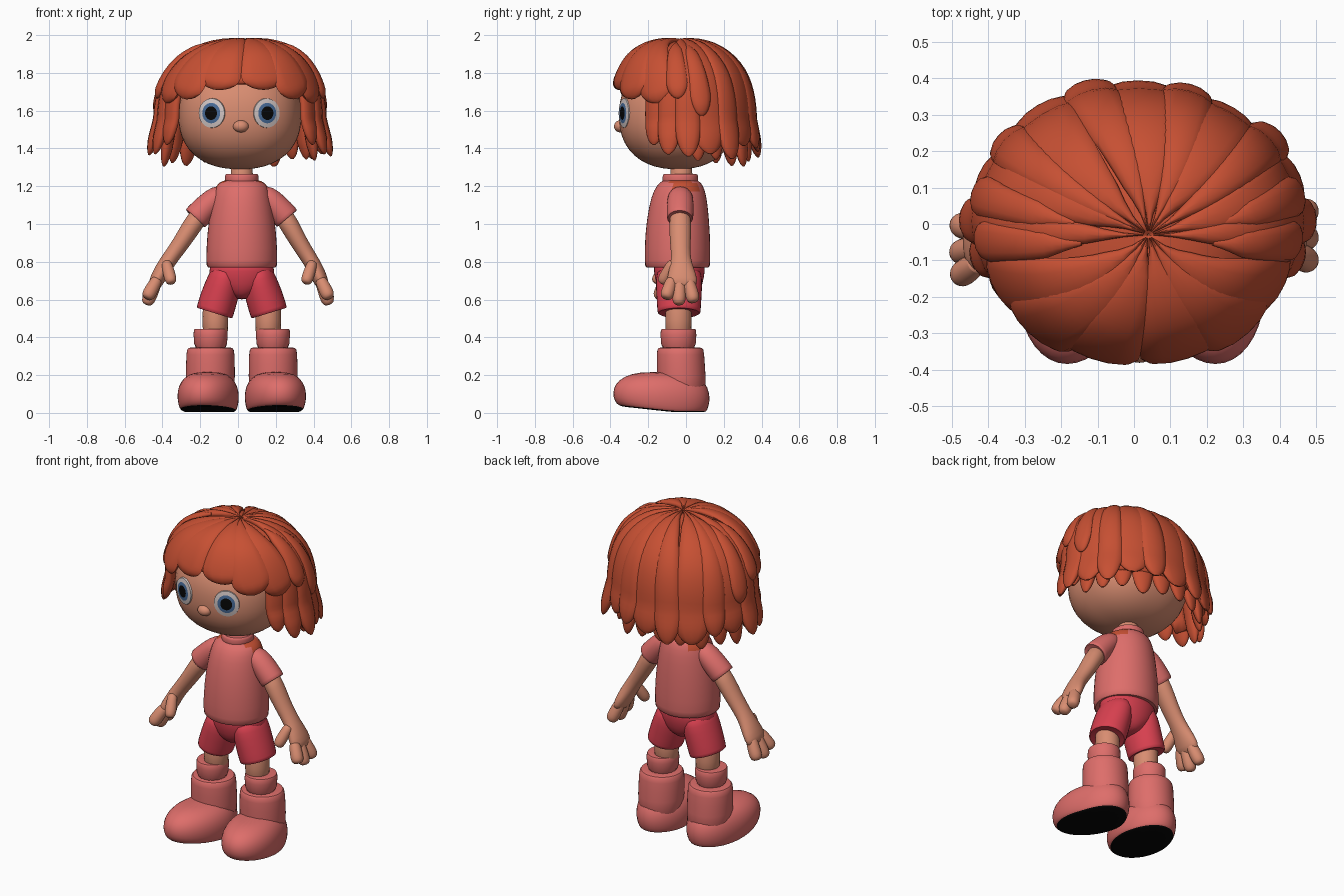
import bpy, bmesh, math, random
from mathutils import Vector

random.seed(4)
if "Cube" in bpy.data.objects:
    bpy.data.objects.remove(bpy.data.objects["Cube"], do_unlink=True)


def material(name, *rgb):
    m = bpy.data.materials.new(name)
    m.use_nodes = True
    m.diffuse_color = (*rgb, 1)
    bsdf = next(n for n in m.node_tree.nodes if n.type == "BSDF_PRINCIPLED")
    bsdf.inputs["Base Color"].default_value = (*rgb, 1)
    bsdf.inputs["Roughness"].default_value = 0.7
    return m


HAIR = material("hair orange", 0.57, 0.08, 0.033)
SKIN = material("skin", 0.69, 0.265, 0.165)
SHIRT = material("shirt pink", 0.73, 0.155, 0.145)
SHORTS = material("shorts red", 0.70, 0.052, 0.08)
BLACK = material("black", 0.002, 0.002, 0.002)
WHITE = material("eye white", 0.64, 0.56, 0.55)
BLUE = material("iris blue", 0.065, 0.15, 0.32)

X, Y, Z = Vector((1, 0, 0)), Vector((0, 1, 0)), Vector((0, 0, 1))
MID = 0.02  # the body stands a little off the centre line


def finish(bm, name, mats, subsurf=0):
    """Turn a bmesh into a smooth shaded object."""
    bmesh.ops.recalc_face_normals(bm, faces=bm.faces)
    mesh = bpy.data.meshes.new(name)
    bm.to_mesh(mesh)
    bm.free()
    ob = bpy.data.objects.new(name, mesh)
    bpy.context.collection.objects.link(ob)
    for m in mats:
        mesh.materials.append(m)
    if subsurf:
        ob.modifiers.new("round", "SUBSURF").levels = subsurf
        ob.modifiers["round"].render_levels = subsurf
    bpy.ops.object.select_all(action="DESELECT")
    bpy.context.view_layer.objects.active = ob
    ob.select_set(True)
    bpy.ops.object.shade_smooth_by_angle(angle=math.radians(60))
    return ob


def ring(center, u, v, ru, rv, n=20):
    turns = [math.tau * i / n for i in range(n)]
    return [center + u * (ru * math.cos(a)) + v * (rv * math.sin(a)) for a in turns]


def loft(name, rings, mats, rule=None, caps=True, subsurf=0):
    """Skin a row of rings; rule gives the material index of a face."""
    bm = bmesh.new()
    rows = [[bm.verts.new(p) for p in r] for r in rings]
    n = len(rows[0])
    for i, (a, b) in enumerate(zip(rows, rows[1:])):
        for j in range(n):
            k = (j + 1) % n
            f = bm.faces.new((a[j], a[k], b[k], b[j]))
            f.material_index = rule(i, f.calc_center_median()) if rule else 0
    if caps:
        for i, row in ((0, rows[0]), (len(rows) - 2, rows[-1])):
            f = bm.faces.new(row)
            f.material_index = rule(i, f.calc_center_median()) if rule else 0
    return finish(bm, name, mats, subsurf)


def stack(name, levels, mats, x=MID, rule=None):
    """Upright part from (z, centre y, half width, half depth) levels."""
    rings = [ring(Vector((x, cy, z)), X, Y, rx, ry) for z, cy, rx, ry in levels]
    return loft(name, rings, mats, rule, subsurf=1)


def tube(name, path, mat, n=16):
    """Limb along (point, depth radius, thickness) steps; a step back makes a hem."""
    pts = [Vector(p) for p, _, _ in path]
    rings, t = [], pts[1] - pts[0]
    for i, (p, ry, rt) in enumerate(path):
        chord = pts[min(i + 1, len(pts) - 1)] - pts[max(i - 1, 0)]
        if chord.dot(t) > 1e-5:
            t = chord.normalized()
        u = (Y - t * Y.dot(t)).normalized()
        rings.append(ring(pts[i], u, t.cross(u).normalized(), ry, rt, n))
    return loft(name, rings, [mat], subsurf=1)


def capsule(name, a, b, r, mat):
    """Rounded finger from a to b."""
    a, b = Vector(a), Vector(b)
    shape = ((0, 0.5), (0.05, 0.9), (0.4, 1), (0.75, 1.08), (0.93, 0.88), (1, 0.45))
    return tube(name, [(a.lerp(b, t), r * k, r * k) for t, k in shape], mat, 12)


def ball(name, center, radii, mat, power=2.0):
    bm = bmesh.new()
    bmesh.ops.create_uvsphere(bm, u_segments=40, v_segments=24, radius=1)
    for v in bm.verts:
        v.co /= sum(abs(c) ** power for c in v.co) ** (1 / power)
        v.co = Vector(center) + Vector([c * r for c, r in zip(v.co, radii)])
    return finish(bm, name, [mat])


# Head, nose and neck
ball("head", (0.01, -0.045, 1.575), (0.325, 0.31, 0.285), SKIN, 2.3)
ball("nose", (0.015, -0.348, 1.517), (0.041, 0.033, 0.032), SKIN)
stack("neck", [(z, -0.025, 0.06, 0.06) for z in (1.18, 1.24, 1.34)], [SKIN])

# Eyes: shallow domes coloured in rings
for side, x in (("left", 0.153), ("right", -0.14)):
    axis = Vector((math.copysign(0.36, x), -0.93, 0)).normalized()
    across = Z.cross(axis)
    base = Vector((x, -0.33, 1.587))
    dome = ((0.076, -0.02), (0.073, 0.0), (0.051, 0.005), (0.034, 0.008), (0.008, 0.009))
    loft(side + "_eye", [ring(base + axis * h, across, Z, r, r * 1.06, 32) for r, h in dome],
         [WHITE, BLUE, BLACK], lambda i, c: max(0, i - 1))

# Shirt with collar; a hair coloured patch lies on each shoulder
stack("shirt", [(0.78, -0.045, 0.15, 0.14), (0.765, -0.045, 0.185, 0.17),
                (0.785, -0.045, 0.193, 0.178), (0.95, -0.045, 0.187, 0.175),
                (1.1, -0.04, 0.165, 0.158), (1.18, -0.035, 0.147, 0.138),
                (1.22, -0.03, 0.128, 0.112), (1.237, -0.03, 0.08, 0.085)], [SHIRT, HAIR],
      rule=lambda i, c: int(i > 4 and abs(c.x - MID) > 0.085 and c.y > -0.08))
stack("collar", [(1.21, -0.03, 0.085, 0.09), (1.22, -0.03, 0.091, 0.096), (1.255, -0.03, 0.091, 0.096),
                 (1.268, -0.03, 0.086, 0.09), (1.262, -0.03, 0.06, 0.06)], [SHIRT])

# Shorts seat
stack("shorts_seat", [(0.60, -0.035, 0.03, 0.06), (0.63, -0.035, 0.085, 0.10), (0.68, -0.035, 0.165, 0.125),
                      (0.75, -0.035, 0.178, 0.138), (0.82, -0.035, 0.168, 0.14)], [SHORTS])

for side, s in (("left", 1), ("right", -1)):
    def at(off, y, z):
        """Arm point; the sideways shift fades out toward the hand."""
        forward = max(0, 1.1 - z) * (0.105 if s < 0 else 0.025)
        return (s * off + MID * (z - 0.6) * 2, y - forward, z)

    # Sleeve, arm and hand
    tube(side + "_sleeve", [(at(0.09, -0.03, 1.165), 0.05, 0.04), (at(0.125, -0.03, 1.15), 0.068, 0.062),
                            (at(0.18, -0.03, 1.10), 0.073, 0.068), (at(0.238, -0.03, 1.035), 0.072, 0.073),
                            (at(0.246, -0.03, 1.026), 0.069, 0.07), (at(0.238, -0.03, 1.035), 0.05, 0.05)], SHIRT)
    tube(side + "_arm", [(at(0.2, -0.03, 1.08), 0.055, 0.052), (at(0.26, -0.028, 0.99), 0.06, 0.053),
                         (at(0.312, -0.025, 0.90), 0.056, 0.046), (at(0.368, -0.02, 0.82), 0.05, 0.043),
                         (at(0.405, -0.015, 0.76), 0.068, 0.043), (at(0.435, -0.01, 0.70), 0.086, 0.041),
                         (at(0.452, -0.01, 0.66), 0.074, 0.03)], SKIN)
    for part, dy, low in (("front", -0.095, 0.605), ("middle", -0.025, 0.572), ("back", 0.055, 0.585)):
        capsule(f"{side}_{part}_finger", at(0.43, -0.01 + dy * 0.55, 0.71),
                at(0.485, dy, low), 0.036, SKIN)
    capsule(side + "_thumb", at(0.388, -0.06, 0.80), at(0.355, -0.12, 0.685), 0.032, SKIN)

    # Shorts leg, bare leg and sock
    tube(side + "_shorts_leg", [((MID + s * o, -0.037, z), ry, rx) for o, z, ry, rx in (
        (0.08, 0.78, 0.11, 0.07), (0.09, 0.71, 0.128, 0.092), (0.117, 0.62, 0.122, 0.102),
        (0.143, 0.535, 0.117, 0.102), (0.146, 0.525, 0.115, 0.1), (0.143, 0.535, 0.08, 0.07))], SHORTS)
    stack(side + "_leg", [(z, -0.04, 0.069, 0.071) for z in (0.38, 0.48, 0.64)], [SKIN], MID + s * 0.14)
    stack(side + "_sock", [(0.3, -0.04, 0.09, 0.095), (0.43, -0.04, 0.092, 0.097),
                           (0.446, -0.04, 0.09, 0.094), (0.444, -0.04, 0.07, 0.07)],
          [SHIRT], MID + s * 0.165)

    # Boot shaft, foot with black sole
    stack(side + "_boot_shaft", [(0.04, -0.02, 0.13, 0.135), (0.2, -0.025, 0.132, 0.13),
                                 (0.325, -0.03, 0.13, 0.128), (0.347, -0.03, 0.122, 0.121),
                                 (0.346, -0.03, 0.09, 0.09)], [SHIRT], MID + s * 0.166)
    foot = stack(side + "_boot_foot", [
        (0.0, -0.12, 0.138, 0.215), (0.006, -0.125, 0.148, 0.235), (0.03, -0.13, 0.158, 0.253),
        (0.08, -0.13, 0.165, 0.262), (0.135, -0.13, 0.158, 0.25), (0.185, -0.125, 0.13, 0.21),
        (0.217, -0.12, 0.07, 0.12)], [SHIRT, BLACK], MID + s * 0.18,
        rule=lambda i, c: int(i < 1))
    for v in foot.data.vertices:  # toe spring and a slight turn outward
        front = max(0, -v.co.y - 0.05)
        v.co.z += front * 0.11 * (1 - v.co.z * 4)
        v.co.x += s * (front - 0.1) * 0.1


# Hair surface: a rounded dome that flares out below the ears
def hair_point(phi, z, grow):
    c = max(0, min(1, (z - 1.5) / 0.472))
    rho = ((1 - c ** 2.6) ** (1 / 2.5) + 0.6 * max(0, 1.55 - z)) * grow
    depth = 0.38 if math.cos(phi) > 0 else 0.348
    top = z + c * 0.2 * (grow - 1)
    return Vector((0.01 + 0.42 * rho * math.sin(phi) + 0.03 * c ** 3,
                   -depth * rho * math.cos(phi) - 0.03 * c ** 3, top))


def hair_z(v, tip):
    return 1.972 - (1.972 - tip) * v ** 2.2


def lock(name, degrees, half, tip, grow, sweep=1.0, start=0.012, thick=0.03):
    """One flattened strand running from the crown to its tip, lifting as it goes."""
    end, half, rings, steps = math.radians(degrees), math.radians(half), [], 24

    def point(v, turn=0.0):
        lift = 1 + (grow - 1) * v
        return hair_point(end * (sweep + (1 - sweep) * v) + turn, hair_z(v, tip), lift)

    for i in range(steps + 1):
        v = start + (1 - start) * math.sin(i / steps * math.pi / 2)
        t = (point(v + 0.01) - point(v - 0.01)).normalized()
        u = point(v, half) - point(v, -half)
        width = u.length * 0.56 * min(1, 0.3 + (v - start) * 4)
        u = (u - t * u.dot(t)).normalized()
        fade = math.sqrt(max(0.02, 1 - max(0, (v - 0.85) / 0.15) ** 2))
        rings.append(ring(point(v), u, t.cross(u), width * fade,
                          thick * min(0.4 + v, fade * 1.2, 0.3 + (v - start) * 4, 1), 12))
    loft(name, rings, [HAIR])


# Hair base shell, open over the face
shell = []
for i in range(19):
    row = []
    for j in range(48):
        phi = math.tau * j / 48
        open_face = max(0, min(1, (math.cos(phi) - 0.3) / 0.2))
        row.append(hair_point(phi, hair_z(0.002 + 0.998 * i / 18, 1.44 + 0.31 * open_face), 0.97))
    shell.append(row)
cap = loft("hair_base", shell, [HAIR], caps=False)
cap.modifiers.new("thickness", "SOLIDIFY").thickness = 0.03

for side, s in (("left", 1), ("right", -1)):
    # Fringe swept away from the parting
    for i, (deg, half, tip) in enumerate(((19, 17, 1.71), (44, 15, 1.66), (68, 14, 1.64))):
        lock(f"{side}_fringe_{i}", s * deg, half, tip, 1.02 + 0.02 * (i % 2), 0.65)
    # Long strands beside the face
    for i, (deg, tip) in enumerate(((64, 1.42), (77, 1.37), (91, 1.39))):
        lock(f"{side}_side_strand_{i}", s * deg, 9, tip, 0.95 + 0.04 * (i % 2), 1, 0.5)
    # Short flicks over the ears
    for i, (deg, tip) in enumerate(((84, 1.66), (103, 1.57))):
        lock(f"{side}_flick_{i}", s * deg, 8, tip, 1.08, 0.95, 0.3, 0.024)

# Back strands, wide and narrow in turn, over a shorter inner layer
for i in range(11):
    wide = i % 2
    lock(f"back_strand_{i}", 92 + 17.6 * i, 9.5 + 4 * wide, 1.37 + random.uniform(-0.03, 0.05),
         1.03 - 0.035 * wide, 1 + random.uniform(-0.04, 0.04))
for i in range(10):
    lock(f"under_strand_{i}", 101 + 17.6 * i, 9, 1.32 + random.uniform(-0.02, 0.03), 0.85, 1, 0.6)
